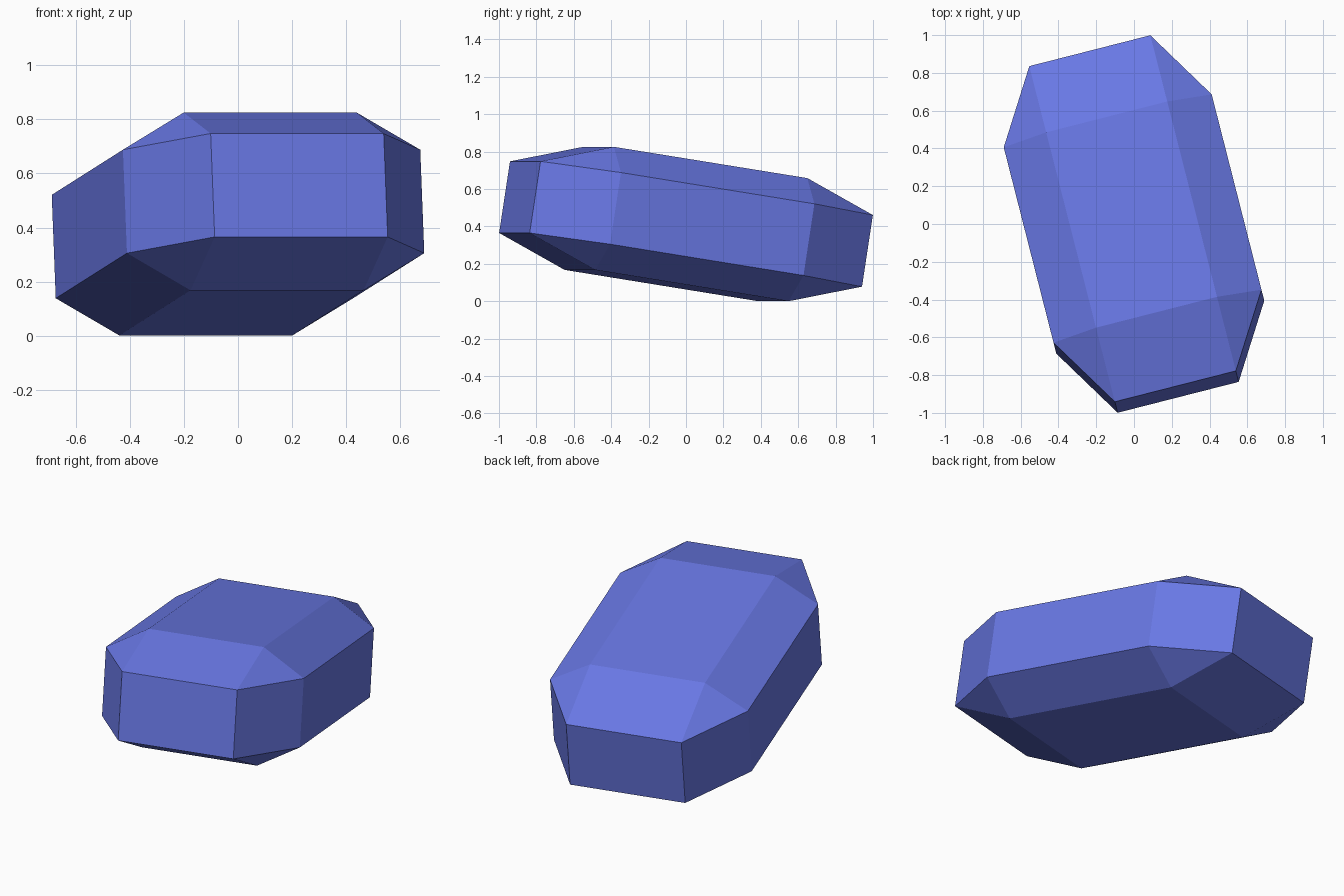
import bpy
from math import radians

if "Cube" in bpy.data.objects:
    bpy.data.objects.remove(bpy.data.objects["Cube"], do_unlink=True)

# Single flat blue
blue = bpy.data.materials.new("periwinkle_blue")
blue.use_nodes = True
colour = (0.14, 0.187, 0.78, 1)
blue.diffuse_color = colour
blue.node_tree.nodes["Principled BSDF"].inputs["Base Color"].default_value = colour

# Stretched block, turned about z and tipped down towards the back
bpy.ops.mesh.primitive_cube_add(
    size=2,
    location=(0, 0, 0.413),
    rotation=(radians(-8.9), 0, radians(14.3)),
)
block = bpy.context.object
block.name = "faceted_block"
block.scale = (0.568, 0.928, 0.333)
block.data.materials.append(blue)

# Wide chamfer, stretched along with the block
chamfer = block.modifiers.new("chamfer", "BEVEL")
chamfer.offset_type = "OFFSET"
chamfer.limit_method = "NONE"
chamfer.width = 0.418
chamfer.segments = 1
bpy.ops.object.modifier_apply(modifier=chamfer.name)
bpy.ops.object.shade_flat()
